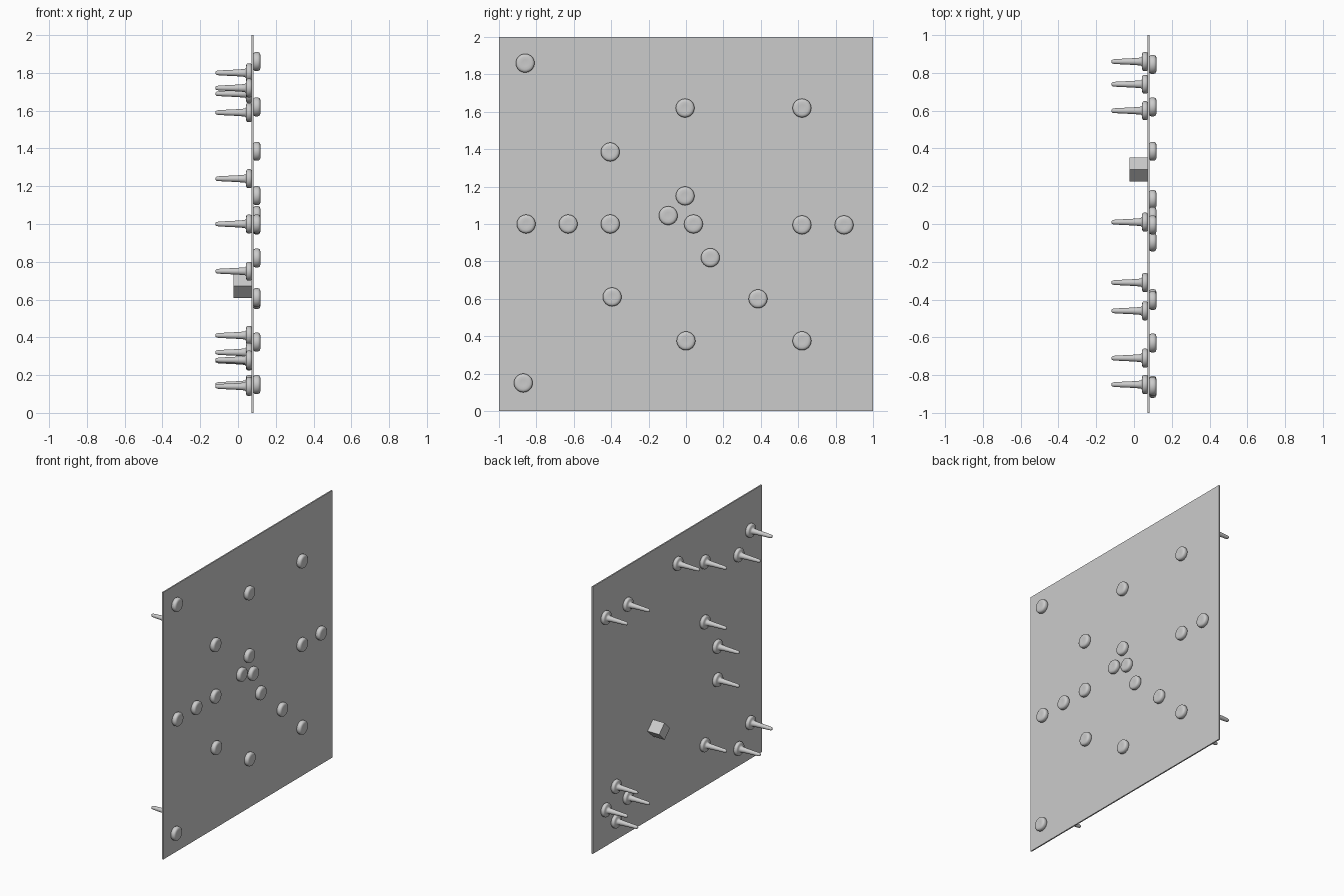
import bpy, bmesh, math
from mathutils import Matrix, Vector

if "Cube" in bpy.data.objects:
    bpy.data.objects.remove(bpy.data.objects["Cube"])

BOARD_BACK, BOARD_FRONT = 0.072, 0.082


def lathe(name, profile, steps=32):
    """Spin an (x, radius) profile around the x axis."""
    bm = bmesh.new()
    vs = [bm.verts.new((x, 0, r)) for x, r in profile]
    es = [bm.edges.new(p) for p in zip(vs, vs[1:])]
    bmesh.ops.spin(bm, geom=vs + es, cent=(0, 0, 0), axis=(1, 0, 0),
                   angle=math.tau, steps=steps)
    bmesh.ops.remove_doubles(bm, verts=bm.verts, dist=1e-5)
    bmesh.ops.dissolve_degenerate(bm, edges=bm.edges, dist=1e-6)
    bmesh.ops.recalc_face_normals(bm, faces=bm.faces)
    me = bpy.data.meshes.new(name)
    bm.to_mesh(me)
    bm.free()
    me.shade_smooth()
    return me


def place(name, me, y, z):
    ob = bpy.data.objects.new(name, me)
    ob.location = (0, y, z)
    bpy.context.collection.objects.link(ob)


# Thin square board
bpy.ops.mesh.primitive_cube_add(size=1, location=((BOARD_BACK + BOARD_FRONT) / 2, 0, 1))
board = bpy.context.object
board.name = "board"
board.scale = (BOARD_FRONT - BOARD_BACK, 2, 2)

# Rounded buttons on the +x face
button = lathe("button", [
    (0.082, 0), (0.082, 0.042), (0.085, 0.047), (0.091, 0.050), (0.106, 0.050),
    (0.113, 0.047), (0.117, 0.041), (0.119, 0.033), (0.118, 0.018), (0.1175, 0)])
for y, z in [(-.86, 1.86), (-.005, 1.62), (.62, 1.62), (-.405, 1.385), (-.005, 1.15),
             (-.095, 1.045), (.04, 1.0), (-.855, 1.0), (-.63, 1.0), (-.405, 1.0),
             (.62, .995), (.845, .995), (.13, .82), (-.395, .61), (.385, .60),
             (0, .375), (.62, .375), (-.87, .15)]:
    place("button", button, y, z)

# Tapered pegs with a round head on the -x face
peg = lathe("peg", [
    (-0.119, 0), (-0.118, 0.007), (-0.113, 0.011), (-0.10, 0.013), (0.0, 0.018),
    (0.036, 0.021), (0.042, 0.027), (0.043, 0.040), (0.046, 0.047), (0.051, 0.050),
    (0.066, 0.050), (0.071, 0.046), (0.072, 0.040), (0.072, 0)])
for y, z in [(-.85, 1.72), (-.71, 1.59), (-.31, 1.69), (.01, 1.80), (.60, 1.72),
             (.86, 1.72), (-.31, 1.24), (-.46, 1.0), (-.46, .75), (-.85, .28),
             (-.71, .14), (-.31, .32), (.74, .41), (.60, .275), (.86, .28), (.74, .15)]:
    place("peg", peg, y, z)

# Small cube standing on its edge, with shallow pips on its faces
SIDE, DEPTH = 0.09, 0.096
bm = bmesh.new()
bmesh.ops.create_cube(bm, size=1, matrix=Matrix.Diagonal((DEPTH, SIDE, SIDE, 1)))
d = 0.024
corners = [(-d, -d), (d, d), (-d, d), (d, -d)]
faces = [((0, 0, 1), [(0, 0)]),
         ((0, 0, -1), corners + [(-d, 0), (d, 0)]),
         ((0, -1, 0), corners + [(0, 0)]),
         ((0, 1, 0), corners[:2]),
         ((-1, 0, 0), corners[:2] + [(0, 0)])]
for normal, pips in faces:
    n = Vector(normal)
    h = (DEPTH if n.x else SIDE) / 2
    turn = n.to_track_quat('Z', 'Y').to_matrix().to_4x4()
    for u, v in pips:
        bmesh.ops.create_circle(bm, cap_ends=True, segments=12, radius=0.005,
                                matrix=turn @ Matrix.Translation((u, v, h + 0.0005)))
me = bpy.data.meshes.new("cube")
bm.to_mesh(me)
bm.free()
cube = bpy.data.objects.new("small_cube", me)
cube.location = (BOARD_BACK - DEPTH / 2, 0.288, 0.672)
cube.rotation_euler.x = math.radians(-45)
bpy.context.collection.objects.link(cube)
